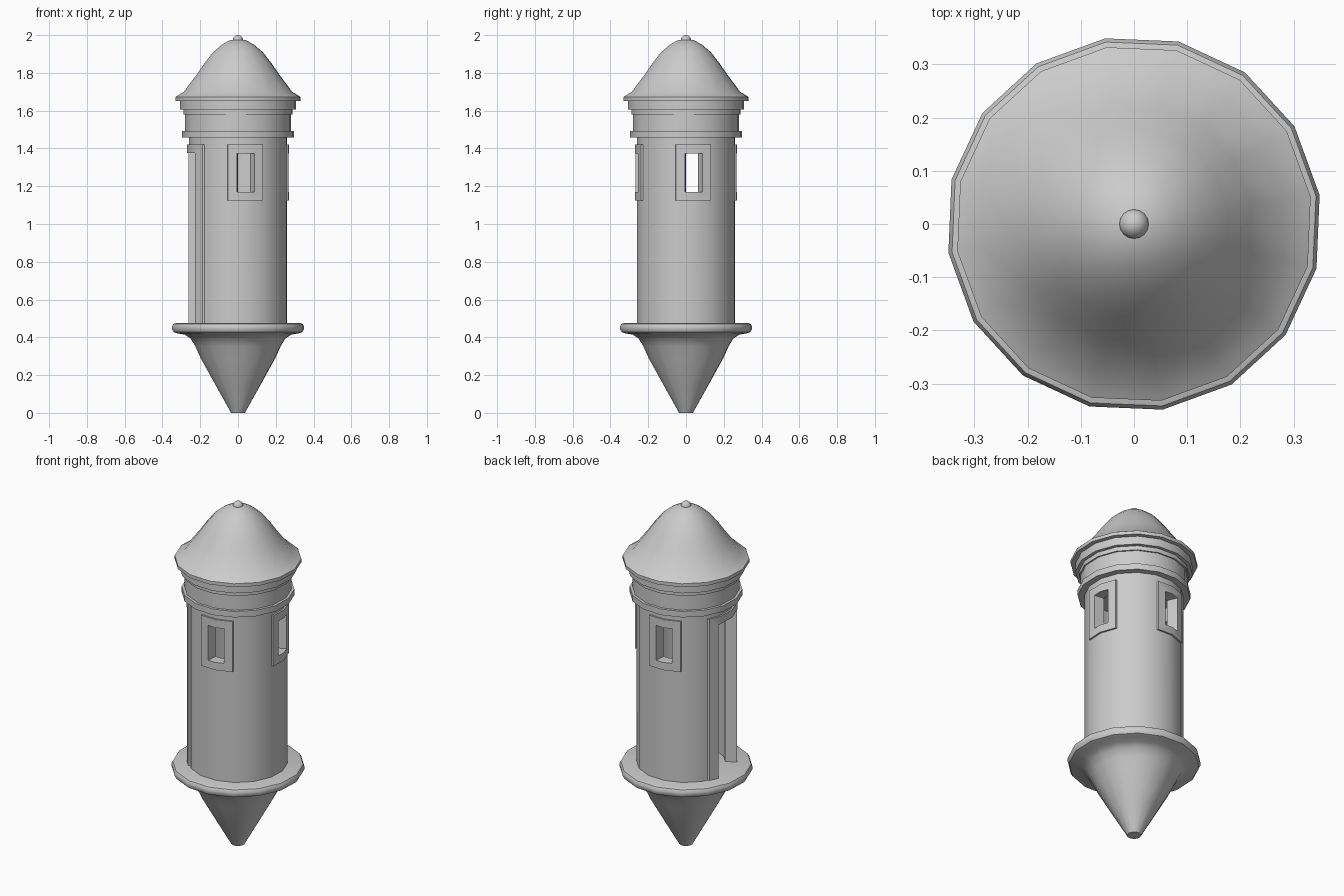
import bpy, bmesh, math
from mathutils import Matrix

if "Cube" in bpy.data.objects:
    bpy.data.objects.remove(bpy.data.objects["Cube"])

SIDES = 16
TURN = math.radians(8.8)      # whole turret is turned slightly about z


def new_object(name, bm):
    bmesh.ops.recalc_face_normals(bm, faces=bm.faces)
    mesh = bpy.data.meshes.new(name)
    bm.to_mesh(mesh)
    bm.free()
    ob = bpy.data.objects.new(name, mesh)
    bpy.context.collection.objects.link(ob)
    return ob


def lathe(name, profile, closed=False):
    """Spin (radius, z) points into a 16-sided solid; closed makes a tube."""
    bm = bmesh.new()
    rings = []
    for r, z in profile:
        if r == 0:
            rings.append([bm.verts.new((0, 0, z))] * SIDES)
        else:
            rings.append([bm.verts.new((r * math.cos(TURN + i * math.tau / SIDES),
                                        r * math.sin(TURN + i * math.tau / SIDES), z))
                          for i in range(SIDES)])
    pairs = list(zip(rings, rings[1:]))
    if closed:
        pairs.append((rings[-1], rings[0]))
    for a, b in pairs:
        for i in range(SIDES):
            j = (i + 1) % SIDES
            bm.faces.new(list(dict.fromkeys((a[i], a[j], b[j], b[i]))))
    return new_object(name, bm)


def wedge(name, angle, x0, w0, x1, w1, z0, z1):
    """Block pointing outwards, half width w0 at distance x0 and w1 at x1."""
    bm = bmesh.new()
    bmesh.ops.create_cube(bm, size=2)
    for v in bm.verts:
        outer = v.co.x > 0
        v.co = (x1 if outer else x0,
                v.co.y * (w1 if outer else w0),
                z1 if v.co.z > 0 else z0)
    bm.transform(Matrix.Rotation(angle, 4, 'Z'))
    ob = new_object(name, bm)
    ob.hide_render = True
    return ob


def boolean(ob, cutter, op):
    mod = ob.modifiers.new("cut", 'BOOLEAN')
    mod.object, mod.operation, mod.solver = cutter, op, 'EXACT'
    bpy.context.view_layer.objects.active = ob
    bpy.ops.object.modifier_apply(modifier=mod.name)


parts = []

# Corbel cone with rounded walkway ring
parts.append(lathe("corbel_base", [
    (0, 0), (.037, 0), (.12, .147), (.2, .29), (.23, .355), (.255, .395),
    (.285, .414), (.325, .421), (.345, .428), (.353, .442), (.353, .458),
    (.346, .471), (.33, .476), (0, .476)]))

# Hollow wall
wall = lathe("tower_wall", [(.21, .47), (.263, .47), (.263, 1.465), (.21, 1.465)], True)
parts.append(wall)

# Three windows and one door, each with a raised curved surround
openings = [("window_right", 0, False), ("window_back", 1, False),
            ("doorway", 2, True), ("window_front", 3, False)]
for name, k, door in openings:
    a = TURN + k * math.pi / 2
    if door:
        hole = wedge("hole", a, .15, .085, .32, .133, .40, 1.375)
        block = wedge("block", a, .1, .159, .35, .159, .474, 1.42)
    else:
        hole = wedge("hole", a, .15, .018, .32, .062, 1.17, 1.373)
        block = wedge("block", a, .1, .094, .35, .094, 1.125, 1.42)
    frame = lathe(name + "_frame", [(.25, .3), (.273, .3), (.273, 1.6), (.25, 1.6)], True)
    boolean(frame, block, 'INTERSECT')
    boolean(frame, hole, 'DIFFERENCE')
    boolean(wall, hole, 'DIFFERENCE')
    parts.append(frame)
    for helper in (hole, block):
        bpy.data.objects.remove(helper)

# Stepped cornice under the roof
parts.append(lathe("cornice", [
    (0, 1.458), (.299, 1.458), (.299, 1.493), (.284, 1.493), (.284, 1.58),
    (.292, 1.58), (.292, 1.605), (.311, 1.605), (.311, 1.655), (0, 1.655)]))

# Bell-shaped roof
parts.append(lathe("roof", [
    (0, 1.652), (.336, 1.652), (.336, 1.672), (.328, 1.677), (.29, 1.7),
    (.222, 1.79), (.178, 1.853), (.133, 1.91), (.085, 1.95), (.045, 1.972), (0, 1.98)]))

# Finial ball
bm = bmesh.new()
bmesh.ops.create_uvsphere(bm, u_segments=16, v_segments=10, radius=.028,
                          matrix=Matrix.Translation((0, 0, 1.972)))
parts.append(new_object("finial", bm))

# Smooth shading with crisp edges
bpy.ops.object.select_all(action='DESELECT')
for ob in parts:
    ob.select_set(True)
bpy.context.view_layer.objects.active = parts[0]
bpy.ops.object.shade_smooth_by_angle(angle=math.radians(32))
